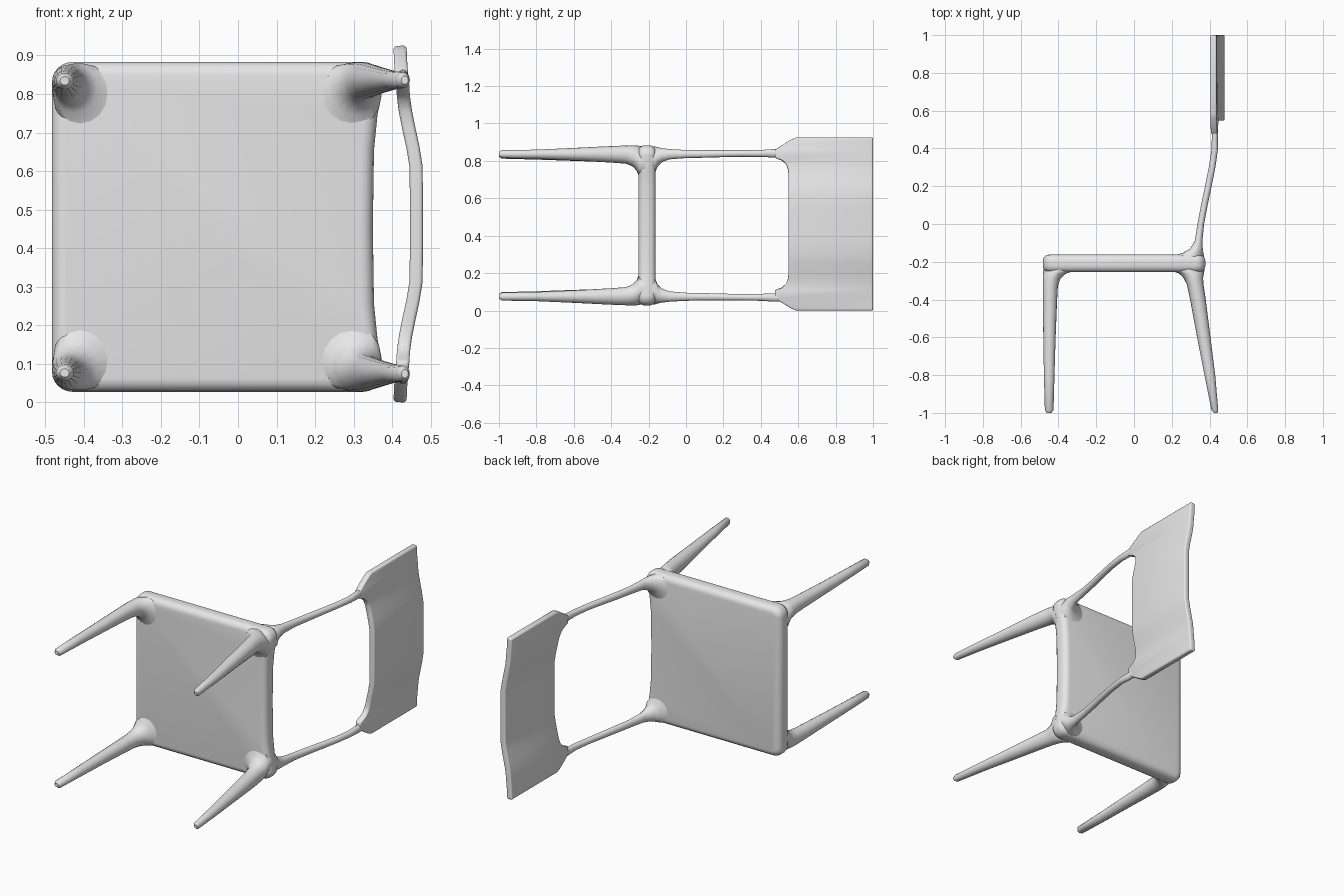
import bpy, bmesh, math

cube = bpy.data.objects.get("Cube")
if cube:
    bpy.data.objects.remove(cube)

grey = bpy.data.materials.new("light grey")
grey.use_nodes = True
grey.diffuse_color = (0.8, 0.8, 0.8, 1)
grey.node_tree.nodes["Principled BSDF"].inputs["Base Color"].default_value = (0.8, 0.8, 0.8, 1)

MID = 0.455        # middle of the chair's width, which runs along z
BACK_MID = 0.4625


def finish(name, bm, solid=0, bevel=0):
    """Turn a bmesh into a smooth-shaded object with applied modifiers."""
    bmesh.ops.recalc_face_normals(bm, faces=bm.faces)
    mesh = bpy.data.meshes.new(name)
    bm.to_mesh(mesh)
    bm.free()
    mesh.materials.append(grey)
    ob = bpy.data.objects.new(name, mesh)
    bpy.context.collection.objects.link(ob)
    bpy.ops.object.select_all(action='DESELECT')
    ob.select_set(True)
    bpy.context.view_layer.objects.active = ob
    if solid:
        m = ob.modifiers.new("thickness", 'SOLIDIFY')
        m.thickness, m.offset = solid, 0
        bpy.ops.object.modifier_apply(modifier=m.name)
    if bevel:
        m = ob.modifiers.new("soft edges", 'BEVEL')
        m.width, m.segments = bevel, 4
        m.limit_method, m.angle_limit = 'ANGLE', math.radians(50)
        bpy.ops.object.modifier_apply(modifier=m.name)
    bpy.ops.object.shade_smooth_by_angle(angle=math.radians(45))
    return ob


def limb(name, rings, side, sides=16):
    """Loft ellipses; each ring is y, x range, and z range away from MID."""
    bm = bmesh.new()
    loops = []
    for y, x0, x1, z0, z1 in rings:
        loop = []
        for i in range(sides):
            a = 2 * math.pi * i / sides
            x = (x0 + x1) / 2 + (x1 - x0) / 2 * math.cos(a)
            z = (z0 + z1) / 2 + (z1 - z0) / 2 * math.sin(a)
            loop.append(bm.verts.new((x, y, MID + side * z)))
        loops.append(loop)
    for a, b in zip(loops, loops[1:]):
        for i in range(sides):
            j = (i + 1) % sides
            bm.faces.new((a[i], a[j], b[j], b[i]))
    bm.faces.new(loops[0])
    bm.faces.new(loops[-1])
    return finish(name, bm)


# Seat: rounded outline with a slightly hollow rear edge
outline = []
for cx, cz, r, start in ((0.325, 0.375, 0.053, 0), (-0.43, 0.375, 0.053, 90),
                         (-0.43, -0.375, 0.053, 180), (0.325, -0.375, 0.053, 270)):
    for i in range(7):
        a = math.radians(start + 15 * i)
        outline.append((cx + r * math.cos(a), cz + r * math.sin(a)))
outline += [(0.362, -0.29), (0.353, -0.2), (0.35, 0), (0.353, 0.2), (0.362, 0.29)]
bm = bmesh.new()
base = bm.faces.new([bm.verts.new((x, -0.255, MID + z)) for x, z in outline])
top = bmesh.ops.extrude_face_region(bm, geom=[base], use_keep_orig=True)
bmesh.ops.translate(bm, vec=(0, 0.093, 0),
                    verts=[v for v in top["geom"] if isinstance(v, bmesh.types.BMVert)])
finish("seat", bm, bevel=0.034)

# Legs and back posts, flared where they meet the seat
FRONT_LEG = [(-1.0, -0.462, -0.438, 0.368, 0.39), (-0.985, -0.472, -0.426, 0.357, 0.4),
             (-0.8, -0.477, -0.421, 0.352, 0.405), (-0.6, -0.48, -0.415, 0.345, 0.41),
             (-0.4, -0.483, -0.407, 0.338, 0.417), (-0.33, -0.483, -0.403, 0.333, 0.42),
             (-0.29, -0.483, -0.39, 0.32, 0.422), (-0.265, -0.483, -0.365, 0.296, 0.424),
             (-0.25, -0.48, -0.325, 0.255, 0.424), (-0.22, -0.475, -0.325, 0.255, 0.42)]
BACK_LEG = [(-1.0, 0.424, 0.442, 0.37, 0.392), (-0.985, 0.41, 0.446, 0.36, 0.402),
            (-0.8, 0.373, 0.43, 0.356, 0.405), (-0.6, 0.334, 0.405, 0.347, 0.414),
            (-0.4, 0.297, 0.38, 0.336, 0.424), (-0.32, 0.28, 0.368, 0.33, 0.427),
            (-0.285, 0.262, 0.366, 0.315, 0.427), (-0.262, 0.238, 0.37, 0.29, 0.427),
            (-0.25, 0.205, 0.372, 0.255, 0.425), (-0.22, 0.205, 0.372, 0.255, 0.42)]
POST = [(-0.22, 0.21, 0.372, 0.27, 0.425), (-0.165, 0.22, 0.37, 0.28, 0.422),
        (-0.152, 0.26, 0.367, 0.315, 0.418), (-0.13, 0.297, 0.364, 0.337, 0.413),
        (-0.09, 0.322, 0.362, 0.353, 0.408), (0.0, 0.336, 0.371, 0.36, 0.403),
        (0.1, 0.355, 0.39, 0.362, 0.402), (0.2, 0.376, 0.411, 0.365, 0.402),
        (0.3, 0.396, 0.431, 0.367, 0.402), (0.4, 0.411, 0.445, 0.366, 0.403),
        (0.47, 0.412, 0.444, 0.363, 0.408), (0.56, 0.415, 0.438, 0.365, 0.405)]
for label, side in (("upper", 1), ("lower", -1)):
    limb(label + "_front_leg", FRONT_LEG, side)
    limb(label + "_back_leg", BACK_LEG, side)
    limb(label + "_back_post", POST, side)

# Backrest: bowed panel whose lower corners run down into the posts
half = [(0, 0.463, 0.548), (0.08, 0.463, 0.548), (0.15, 0.462, 0.548), (0.2, 0.454, 0.548),
        (0.25, 0.443, 0.548), (0.29, 0.435, 0.546), (0.318, 0.431, 0.536), (0.338, 0.429, 0.515),
        (0.355, 0.428, 0.475), (0.395, 0.424, 0.475), (0.425, 0.422, 0.52),
        (0.45, 0.421, 0.56), (0.4625, 0.42, 0.59)]
columns = [(-h, x, y) for h, x, y in reversed(half[1:])] + half
bm = bmesh.new()
strip = [(bm.verts.new((x, y, BACK_MID + h)), bm.verts.new((x, 1.0, BACK_MID + h)))
         for h, x, y in columns]
for a, b in zip(strip, strip[1:]):
    bm.faces.new((a[0], b[0], b[1], a[1]))
finish("backrest", bm, solid=0.034, bevel=0.009)
